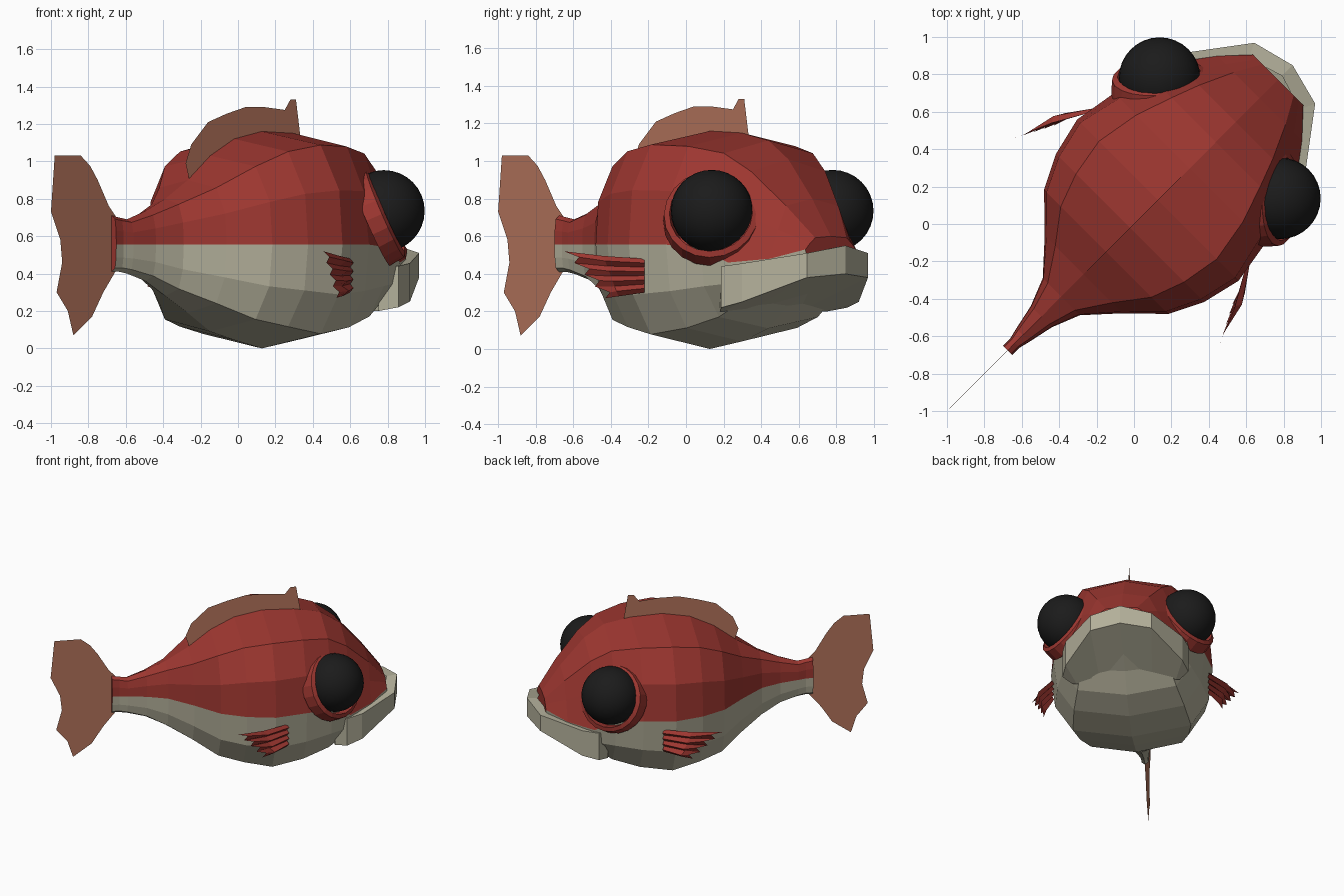
import bpy, bmesh, math
from mathutils import Vector

if "Cube" in bpy.data.objects:
    bpy.data.objects.remove(bpy.data.objects["Cube"])

R2 = math.sqrt(2)


def mat(name, col):
    m = bpy.data.materials.new(name)
    m.diffuse_color = (*col, 1)
    m.use_nodes = True
    m.node_tree.nodes["Principled BSDF"].inputs["Base Color"].default_value = m.diffuse_color
    return m


RED = mat("red_skin", (0.34, 0.038, 0.03))
PALE = mat("pale_belly", (0.46, 0.44, 0.33))
FIN = mat("fin_brown", (0.47, 0.18, 0.11))
BLACK = mat("eye_black", (0.011, 0.011, 0.011))


def W(u, v, z):
    """Fish axes (u forward, v sideways) turned onto the diagonal."""
    return Vector(((u + v) / R2, (u - v) / R2, z))


def build(name, verts, faces, mats, ids=None):
    me = bpy.data.meshes.new(name)
    me.from_pydata(verts, [], faces)
    for m in mats:
        me.materials.append(m)
    for i, p in enumerate(me.polygons):
        p.material_index = ids[i] if ids else 0
    bm = bmesh.new()
    bm.from_mesh(me)
    bmesh.ops.recalc_face_normals(bm, faces=bm.faces)
    bm.to_mesh(me)
    bm.free()
    ob = bpy.data.objects.new(name, me)
    bpy.context.collection.objects.link(ob)
    return ob


# Body: loft of 12-sided rings (u, bottom, half width, top, colour split, upper narrowing)
RINGS = [
    (-.955, .41, .035, .71, .555, 1), (-.90, .41, .035, .70, .555, 1),
    (-.84, .40, .05, .69, .555, 1), (-.70, .36, .08, .735, .555, 1),
    (-.55, .28, .14, .80, .555, 1), (-.38, .19, .295, .90, .555, 1),
    (-.21, .09, .47, 1.03, .555, 1), (-.03, .045, .56, 1.12, .555, 1),
    (.18, .0, .61, 1.16, .555, 1), (.42, .04, .57, 1.15, .555, .97),
    (.62, .11, .51, 1.11, .54, .90), (.77, .23, .455, 1.01, .46, .84),
    (.95, .31, .32, .80, .48, .84), (1.09, .38, .19, .60, .53, .85),
]
verts, faces, ids = [], [], []
for u, b, w, t, s, k in RINGS:
    d, h = s - b, t - s
    half = [(.73 * w, s - .86 * d), (.95 * w, s - .48 * d), (w, s),
            (.96 * w * k, s + .48 * h), (.73 * w * k, s + .88 * h)]
    ring = [(0, b)] + half + [(0, t)] + [(-v, z) for v, z in reversed(half)]
    verts += [W(u, v, z) for v, z in ring]
for i in range(len(RINGS) - 1):
    for j in range(12):
        a, c = i * 12 + j, i * 12 + (j + 1) % 12
        faces.append((a, c, c + 12, a + 12))
        ids.append(1 if j < 3 or j > 8 else 0)
n = len(verts)
faces += [tuple(range(12)), tuple(range(n - 12, n))]
ids += [0, 0]
build("body", verts, faces, [RED, PALE], ids)

# Jaw: lip band round the snout (u, v, top z, lower z) with a sloping underside to the belly
path = [(.74, .475, .44, .22), (.86, .44, .455, .25), (1.14, .23, .51, .38), (1.2, 0, .55, .40)]
path += [(u, -v, a, b) for u, v, a, b in reversed(path[:3])]
jv = []
for u, v, a, b in path:
    jv += [W(u - .08, v * .84, a - .01), W(u, v, a), W(u, v, b),
           W(.66, v * .85, .20)]
jf = [(i * 4 + j, i * 4 + j + 1, i * 4 + j + 5, i * 4 + j + 4)
      for i in range(len(path) - 1) for j in range(3)]
jf += [(0, 1, 2, 3), (24, 25, 26, 27)]
build("lower_jaw", jv, jf, [PALE])


# Fins on the centre plane, drawn as (x, z) outlines
def flat_fin(name, pts):
    build(name, [Vector((x, x, z)) for x, z in pts], [tuple(range(len(pts)))], [FIN])


flat_fin("tail_fin", [(-.65, .70), (-.69, .76), (-.75, .90), (-.79, .975), (-.84, 1.03), (-.98, 1.03),
                      (-1.0, .73), (-.95, .58), (-.94, .46), (-.97, .30), (-.91, .20), (-.88, .07),
                      (-.78, .17), (-.72, .30), (-.65, .42)])
flat_fin("dorsal_fin", [(-.26, .90), (-.28, .99), (-.25, 1.09), (-.16, 1.21), (-.06, 1.255), (.04, 1.29),
                        (.14, 1.29), (.25, 1.275), (.28, 1.33), (.31, 1.33), (.335, 1.12), (.1, 1.05),
                        (-.13, .92)])

# Eyes, collars and pleated side fins, one set per side
for side, tag in ((1, "right"), (-1, "left")):
    def S(p):
        return Vector(p) if side > 0 else Vector((p[1], p[0], p[2]))

    bpy.ops.mesh.primitive_uv_sphere_add(segments=32, ring_count=16, radius=.218,
                                         location=S((.78, .137, .735)))
    eye = bpy.context.object
    eye.name = tag + "_eye"
    eye.data.materials.append(BLACK)
    bpy.ops.object.shade_smooth()

    axis = Vector((.91, -.07, .40)).normalized()
    e1 = axis.cross(Vector((0, 0, 1))).normalized()
    e2 = axis.cross(e1)
    cv, N = [], 20
    for r, off in ((.262, -.07), (.252, .02), (.222, .035), (.20, -.06)):
        for k in range(N):
            a = 2 * math.pi * k / N
            cv.append(S(Vector((.77, .135, .71)) + axis * off
                        + r * (math.cos(a) * e1 + math.sin(a) * e2)))
    cf = [(i * N + k, i * N + (k + 1) % N, (i + 1) * N + (k + 1) % N, (i + 1) * N + k)
          for i in range(3) for k in range(N)]
    build(tag + "_eye_collar", cv, cf, [RED])

    # Side fin: three cross rows from root to tip, pleated across
    fv = []
    for i in range(9):
        t = i / 8
        zig = .035 if i % 2 else 0
        fv.append(S((.60 + .5 * zig, -.22, .48 - .18 * t)))
        fv.append(S((.54 + .02 * t + zig, -.44 + .08 * t, .495 - .215 * t)))
        fv.append(S((.455 + .07 * t + .7 * zig, -.65 + .22 * t + 1.5 * zig, .52 - .25 * t)))
    build(tag + "_side_fin", fv, [(3 * i + j, 3 * i + j + 1, 3 * i + j + 4, 3 * i + j + 3)
                                  for i in range(8) for j in range(2)], [RED])
